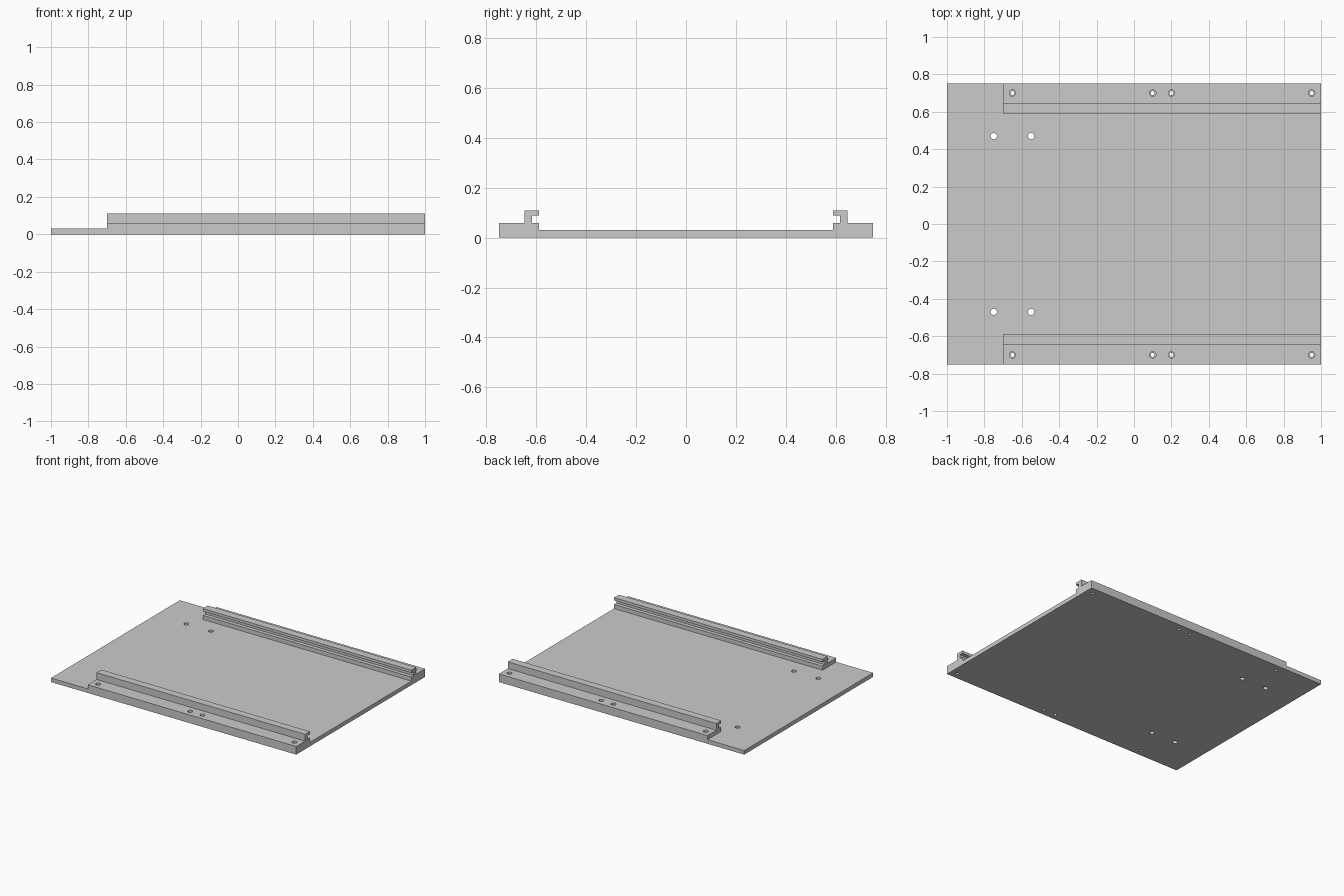
import bpy, bmesh

if "Cube" in bpy.data.objects:
    bpy.data.objects.remove(bpy.data.objects["Cube"])

FRONT, RAIL_START, BACK = -1.0, -0.7, 1.0


def new_object(name, bm):
    bmesh.ops.recalc_face_normals(bm, faces=bm.faces)
    mesh = bpy.data.meshes.new(name)
    bm.to_mesh(mesh)
    bm.free()
    obj = bpy.data.objects.new(name, mesh)
    bpy.context.collection.objects.link(obj)
    return obj


def extrude_profile(name, profile, x0, x1):
    """Extrude a (y, z) outline along x."""
    bm = bmesh.new()
    face = bm.faces.new([bm.verts.new((x0, y, z)) for y, z in profile])
    side = bmesh.ops.extrude_face_region(bm, geom=[face])
    verts = [v for v in side["geom"] if isinstance(v, bmesh.types.BMVert)]
    bmesh.ops.translate(bm, verts=verts, vec=(x1 - x0, 0, 0))
    return new_object(name, bm)


def cylinder_cutter(x, y, radius, z0, z1):
    bpy.ops.mesh.primitive_cylinder_add(vertices=32, radius=radius, depth=z1 - z0,
                                        location=(x, y, (z0 + z1) / 2))
    return bpy.context.object


def cut(target, cutter):
    cutter.hide_render = True
    mod = target.modifiers.new("cut", 'BOOLEAN')
    mod.operation = 'DIFFERENCE'
    mod.solver = 'EXACT'
    mod.object = cutter
    bpy.context.view_layer.objects.active = target
    bpy.ops.object.modifier_apply(modifier=mod.name)
    bpy.data.objects.remove(cutter, do_unlink=True)


# Tray cross-section: thin floor with a hooked guide rail on each side
half = [(0.59, 0.03), (0.59, 0.06), (0.617, 0.06), (0.617, 0.09), (0.59, 0.09),
        (0.59, 0.11), (0.647, 0.11), (0.647, 0.06), (0.75, 0.06), (0.75, 0.0)]
section = half + [(-y, z) for y, z in reversed(half)]
tray = extrude_profile("rail_tray", section, FRONT, BACK)

# Remove the rails from the loading end
clear = [(-0.9, 0.03), (0.9, 0.03), (0.9, 0.3), (-0.9, 0.3)]
cut(tray, extrude_profile("end_cutter", clear, FRONT - 0.2, RAIL_START))

for side in (-1, 1):
    # Mounting holes in the floor
    for x in (-0.75, -0.55):
        cut(tray, cylinder_cutter(x, side * 0.47, 0.017, -0.1, 0.2))
    # Stepped screw holes along the rails
    for x in (-0.65, 0.1, 0.2, 0.95):
        cut(tray, cylinder_cutter(x, side * 0.70, 0.011, -0.1, 0.2))
        cut(tray, cylinder_cutter(x, side * 0.70, 0.017, 0.03, 0.2))

# Smooth hole walls, crisp edges
bpy.ops.object.select_all(action='DESELECT')
tray.select_set(True)
bpy.context.view_layer.objects.active = tray
bpy.ops.object.shade_smooth_by_angle()
